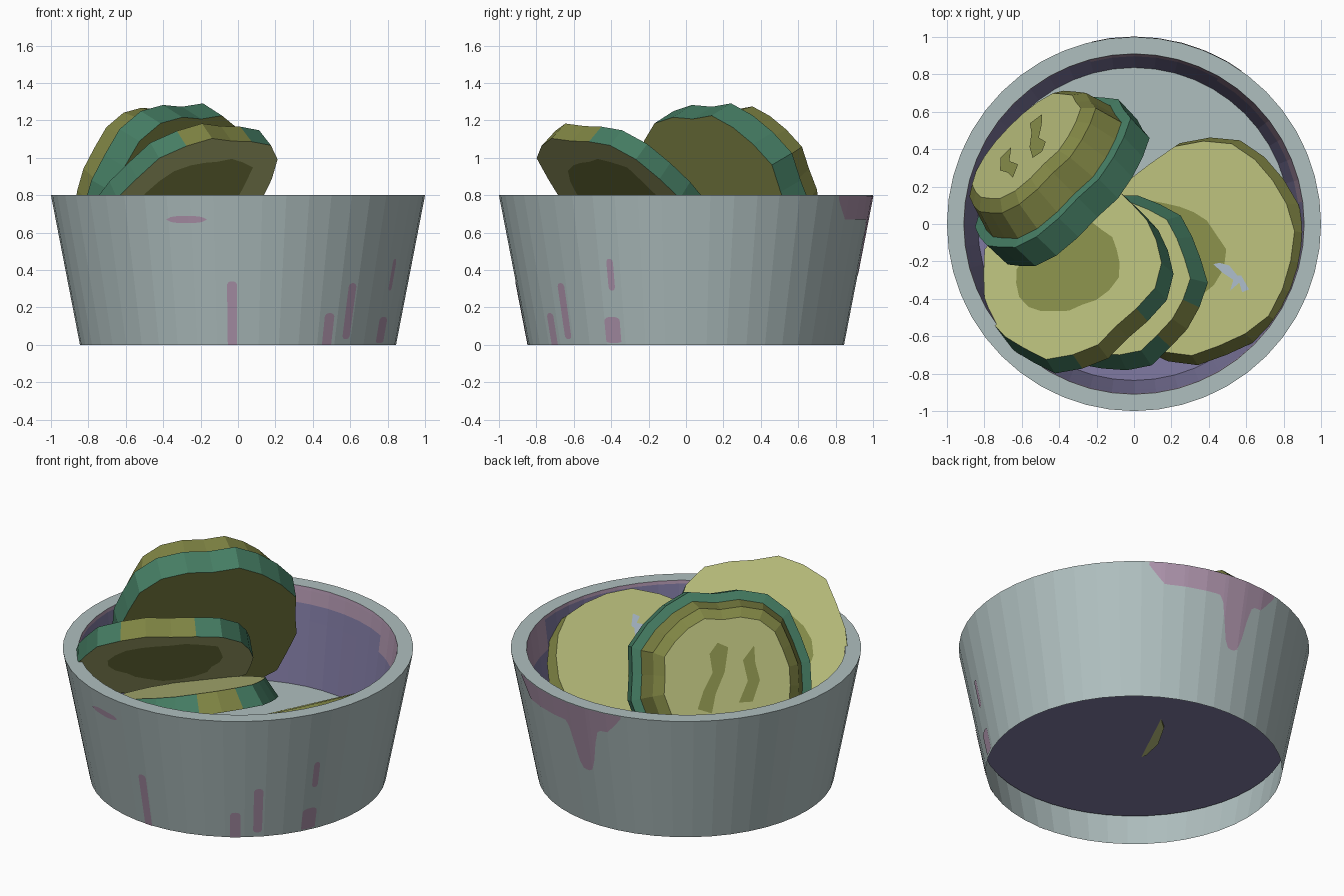
import bpy, bmesh, math, random
from mathutils import Vector

if "Cube" in bpy.data.objects:
    bpy.data.objects.remove(bpy.data.objects["Cube"])

random.seed(4)


def material(name, rgb):
    m = bpy.data.materials.new(name)
    m.diffuse_color = [(c / 255 / 12.92 if c < 11 else ((c / 255 + 0.055) / 1.055) ** 2.4) for c in rgb] + [1]
    m.use_nodes = True
    m.node_tree.nodes["Principled BSDF"].inputs["Base Color"].default_value = m.diffuse_color
    return m


MATS = [material("bucket grey", (175, 191, 191)), material("stain mauve", (174, 148, 172)),
        material("inside purple", (128, 122, 162)), material("flesh pale lime", (180, 185, 120)),
        material("flesh olive", (132, 138, 72)), material("rind green", (70, 126, 100)),
        material("rind olive", (128, 133, 68)), material("fleck blue", (165, 181, 195))]
GREY, MAUVE, PURPLE, PALE, OLIVE, GREEN, RIND, BLUE = range(8)


def finish(name, bm, fix=True):
    if fix:
        bmesh.ops.recalc_face_normals(bm, faces=bm.faces)
    me = bpy.data.meshes.new(name)
    bm.to_mesh(me)
    bm.free()
    for m in MATS:
        me.materials.append(m)
    ob = bpy.data.objects.new(name, me)
    bpy.context.collection.objects.link(ob)
    return ob


def bridge(bm, a, b, mat):
    n = len(a)
    out = []
    for i in range(n):
        f = bm.faces.new((a[i], a[(i + 1) % n], b[(i + 1) % n], b[i]))
        f.material_index = mat
        out.append(f)
    return out


# Bucket: outer wall, rim, stained inner wall
N = 48


def circle(bm, r, z):
    return [bm.verts.new((r * math.cos(2 * math.pi * i / N), r * math.sin(2 * math.pi * i / N), z)) for i in range(N)]


bm = bmesh.new()
profile = [(0.845, 0), (1, 0.8), (0.91, 0.8), (0.907, 0.78), (0.897, 0.7), (0.885, 0.6), (0.835, 0.2)]
stained_to = {3: 105, 4: 60}       # inner wall rows stained up to this angle
rings = [circle(bm, *p) for p in profile]
for k, mat in enumerate([GREY, GREY, MAUVE, PURPLE, PURPLE, PURPLE]):
    for f in bridge(bm, rings[k], rings[k + 1], mat):
        c = f.calc_center_median()
        if 10 < math.degrees(math.atan2(c.y, c.x)) < stained_to.get(k, 0):
            f.material_index = MAUVE
finish("bucket", bm, False)

# Raised floor: purple, with a grey area at the back, purple underneath
bm = bmesh.new()
top, low = circle(bm, 0.84, 0.21), circle(bm, 0.872, 0.2)
bridge(bm, low, top, PURPLE)
bm.faces.new(low[::-1]).material_index = PURPLE
half = N // 2
bm.faces.new(top[1:half]).material_index = GREY
bm.faces.new(top[half - 1:] + top[:2]).material_index = PURPLE
finish("bucket_floor", bm)


# Stains: thin plates that follow the faceted outer wall
def wall_point(a, z, off=0.003):
    step = 2 * math.pi / N
    r = (0.845 + 0.155 * z / 0.8) * math.cos(step / 2) / math.cos(a % step - step / 2) + off
    return (r * math.cos(a), r * math.sin(a), z)


def stain(name, deg, half_deg, bottom, top):
    """bottom and top give the height at the position -1..1 across the stain"""
    bm = bmesh.new()
    cols = []
    steps = max(8, int(half_deg * 1.5))
    for i in range(steps + 1):
        t = 2 * i / steps - 1
        a = math.radians(deg + half_deg * t)
        cols.append([bm.verts.new(wall_point(a, z)) for z in (bottom(t), top(t))])
    for p, q in zip(cols, cols[1:]):
        bm.faces.new((p[0], q[0], q[1], p[1])).material_index = MAUVE
    finish(name, bm, False)


def round_end(t):
    return 0.018 * (1 - math.sqrt(max(0, 1 - t * t)))


for i, (deg, half_deg, z0, z1) in enumerate([
        (-92, 1.7, 0.0, 0.34), (-56, 2, 0.0, 0.17), (-47.5, 1.7, 0.03, 0.33),
        (-27, 3, 0.01, 0.15), (-26, 1.2, 0.29, 0.46), (-106.5, 6.5, 0.65, 0.69)]):
    stain(f"drip_{i + 1}", deg, half_deg,
          lambda t: z0 + round_end(t) * min(1, z0 * 30), lambda t: z1 - round_end(t))
stain("rim_stain", 79, 24,
      lambda t: 0.78 - 0.11 * min(1, 2.5 * (1 - t * t)) - 0.3 * math.exp(-((t - 0.35) / 0.2) ** 4),
      lambda t: 0.797)


# Slices: irregular discs; rings run from the upper face to the lower face
class Slice:
    def __init__(self, name, centre, normal, rings, mats, ku=1.0, kv=1.0, n=22, square=0.0,
                 olive_rind=(), patches=()):
        self.c, self.n = Vector(centre), Vector(normal).normalized()
        self.u = (Vector((0, 0, 1)) - self.n * self.n.z).normalized()   # uphill
        self.v = self.n.cross(self.u)
        bm = bmesh.new()
        edge = [1 + random.uniform(-0.04, 0.04) - square * math.cos(8 * math.pi * i / n) for i in range(n)]
        loops = []
        for h, r, ou, ov in rings:
            loop = []
            for i in range(n):
                a = 2 * math.pi * i / n
                k = r * edge[i]
                if r < 0.36:        # painted centre
                    k = r * (1 + 0.09 * math.sin(3 * a + h * 9) + random.uniform(-0.05, 0.05))
                loop.append(bm.verts.new(self.at(h, ou + k * ku * math.cos(a), ov + k * kv * math.sin(a))))
            loops.append(loop)
        bm.faces.new(loops[0]).material_index = mats[0]
        for k, (a, b) in enumerate(zip(loops, loops[1:])):
            for i, f in enumerate(bridge(bm, a, b, mats[k + 1])):
                if mats[k + 1] == GREEN and i in olive_rind:     # discoloured rind
                    f.material_index = RIND
        bm.faces.new(loops[-1][::-1]).material_index = mats[-1]
        finish(name, bm)
        for j, (mat, pts) in enumerate(patches):
            bm = bmesh.new()
            vs = [bm.verts.new(self.at(rings[0][0] + 0.005, *p)) for p in pts]
            bm.faces.new(vs).material_index = mat
            finish(f"{name}_mark_{j + 1}", bm, True)

    def at(self, h, pu, pv):
        return self.c + self.n * h + self.u * pu + self.v * pv


# Right slice, leaning on the right wall
Slice("slice_right", (0.34, -0.13, 0.53), (-0.42, 0.2, 0.88),
      [(0, 0.33, -0.16, -0.14), (0, 0.57, 0, 0), (-0.08, 0.605, 0, 0)],
      [OLIVE, PALE, RIND, PALE], ku=1.02,
      patches=[(BLUE, [(0.13, -0.04), (0.16, -0.02), (0.22, -0.01), (0.29, -0.04), (0.31, -0.03),
                       (0.39, -0.08), (0.36, -0.11), (0.32, -0.07), (0.29, -0.13), (0.28, -0.07),
                       (0.2, -0.06)])])

# Lower front slice, half hidden
Slice("slice_front_lower", (-0.11, -0.29, 0.63), (-0.29, 0.2, 0.94),
      [(0, 0.42, 0, 0), (-0.12, 0.48, 0, 0)], [PALE, GREEN, PALE], olive_rind=(0, 21))

# Upper front slice, raised towards the front right
Slice("slice_front_upper", (-0.34, -0.24, 0.82), (-0.42, 0.51, 0.74),
      [(0, 0.32, -0.03, 0), (0, 0.55, 0, 0), (-0.12, 0.565, 0, 0), (-0.12, 0.35, 0.06, 0)],
      [OLIVE, PALE, GREEN, PALE, OLIVE], ku=1.02, kv=0.92, square=0.03, olive_rind=(0, 20, 21))

# Back slice: thick tapered end piece standing almost upright
Slice("slice_back", (-0.33, 0.17, 0.75), (-0.65, 0.65, 0.38),
      [(0.38, 0.37, 0.01, 0), (0.33, 0.43, 0.01, 0), (0.17, 0.475, 0, 0), (0.16, 0.53, 0, 0), (0, 0.525, 0, 0)],
      [PALE, RIND, RIND, GREEN, GREEN, OLIVE], ku=1.01, square=0.045,
      patches=[(OLIVE, [(0.2, -0.02), (0.23, 0.04), (0.17, 0.09), (0.06, 0.08), (-0.04, 0.14),
                        (-0.14, 0.18), (-0.17, 0.1), (-0.06, 0.07), (0.06, 0.01)]),
               (OLIVE, [(0.2, -0.17), (0.12, -0.1), (0.0, -0.12), (-0.12, -0.06),
                        (-0.12, -0.14), (0.0, -0.19), (0.1, -0.17)])])
